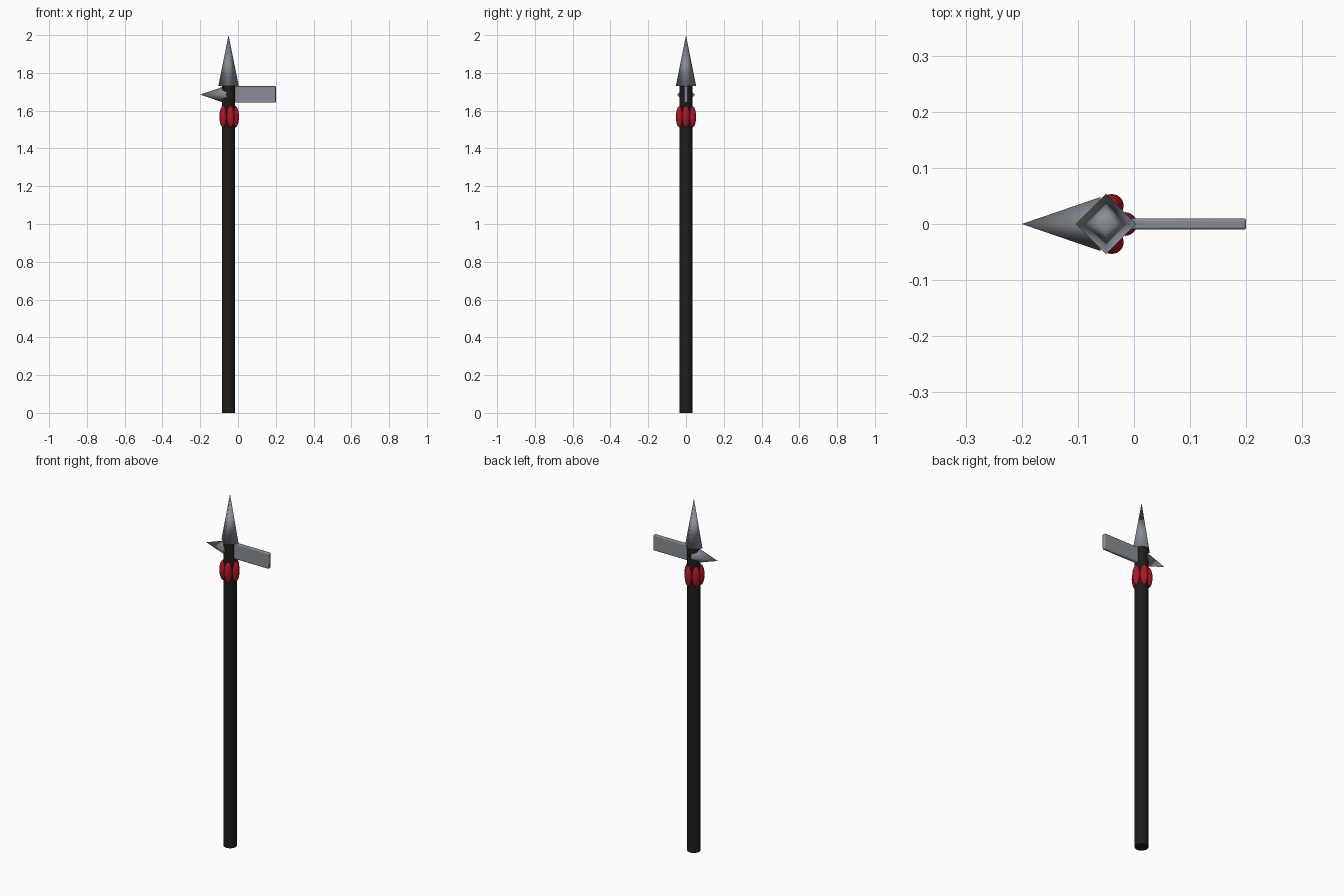
import bpy, math
from mathutils import Vector

if "Cube" in bpy.data.objects:
    bpy.data.objects.remove(bpy.data.objects["Cube"])

CX = -0.05  # shaft axis


def material(name, rgb):
    m = bpy.data.materials.new(name)
    m.diffuse_color = (*rgb, 1)
    m.use_nodes = True
    m.node_tree.nodes["Principled BSDF"].inputs["Base Color"].default_value = m.diffuse_color
    return m


black = material("dark wood", (0.013, 0.012, 0.011))
steel = material("steel grey", (0.25, 0.27, 0.30))
red = material("deep red", (0.42, 0.008, 0.018))


def finish(name, mat, smooth=None):
    ob = bpy.context.object
    ob.name = name
    ob.data.materials.append(mat)
    if smooth:
        bpy.ops.object.shade_smooth_by_angle(angle=math.radians(smooth))
    return ob


# Shaft
bpy.ops.mesh.primitive_cylinder_add(vertices=32, radius=0.035, depth=1.74, location=(CX, 0, 0.87))
finish("shaft", black, 40)


# Four-sided spikes: square pyramids with corners on the axes
def spike(name, radius, length, location, rotation):
    bpy.ops.mesh.primitive_cone_add(vertices=4, radius1=radius, radius2=0, depth=length,
                                    location=location, rotation=rotation)
    finish(name, steel, 100)


spike("top_spike", 0.054, 0.27, (CX, 0, 1.865), (0, 0, 0))
spike("side_spike", 0.048, 0.14, (-0.13, 0, 1.685), (0, -math.pi / 2, 0))

# Flat blade with softened edges
bpy.ops.mesh.primitive_cube_add(size=1, location=(0.08, 0, 1.686))
blade = bpy.context.object
blade.scale = (0.24, 0.02, 0.088)
bpy.ops.object.transform_apply(location=False, rotation=False, scale=True)
bevel = blade.modifiers.new("soft edges", 'BEVEL')
bevel.width = 0.005
bevel.segments = 3
finish("axe_blade", steel, 40)

# Ring of five long beads
for i in range(5):
    a = i * math.tau / 5
    bpy.ops.mesh.primitive_uv_sphere_add(
        segments=24, ring_count=16, radius=1,
        location=(CX + 0.034 * math.cos(a), 0.034 * math.sin(a), 1.568))
    bpy.context.object.scale = (0.021, 0.021, 0.058)
    finish(f"bead_{i + 1}", red, 60)
